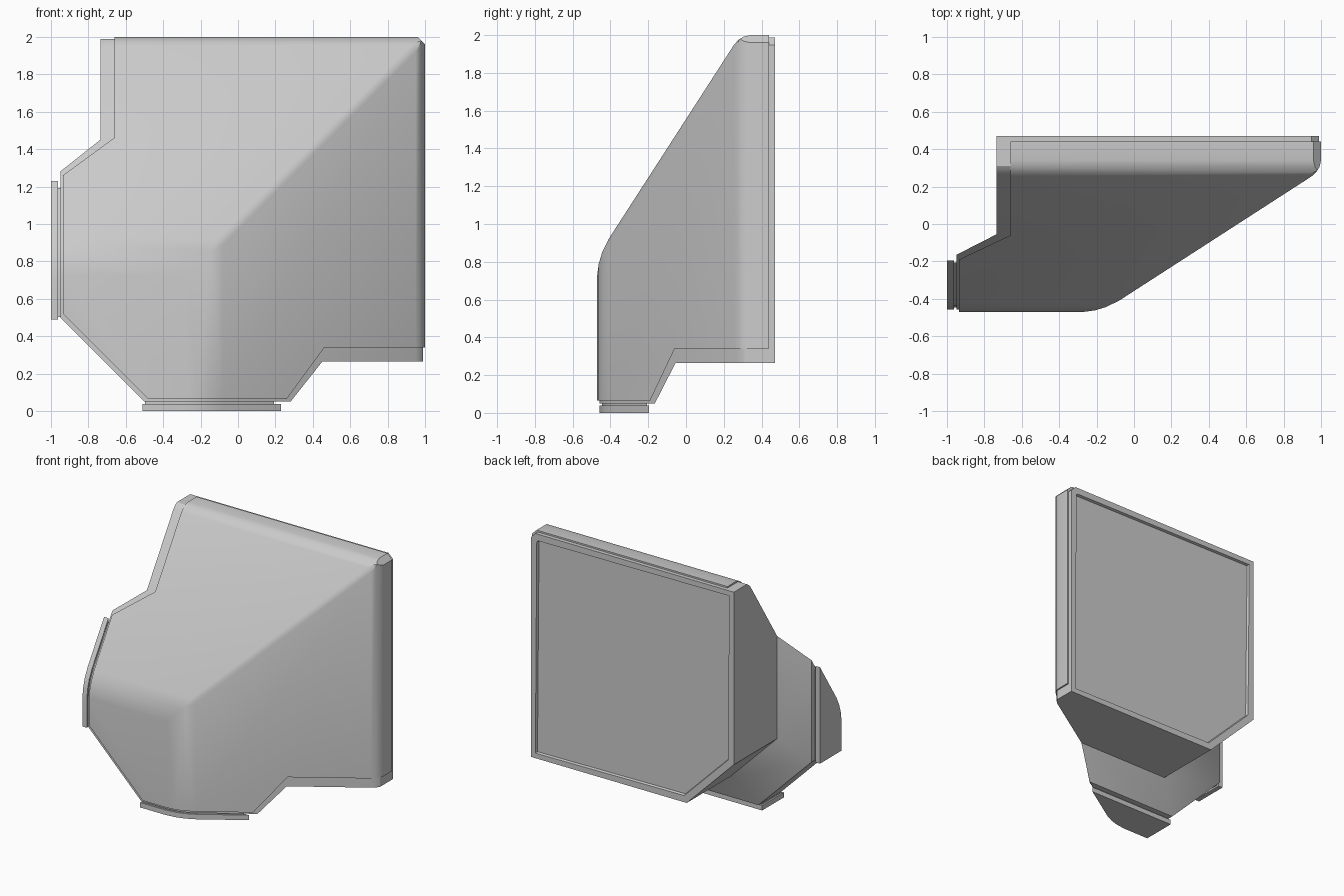
import bpy, bmesh, math
from mathutils import Vector

if "Cube" in bpy.data.objects:
    bpy.data.objects.remove(bpy.data.objects["Cube"])

# Front profile (t, y): used along z (t = z) and, mirrored on the diagonal, along x (t = x + 1)
PROFILE = [(0, -.47), (.73, -.47), (.79, -.462), (.85, -.444), (.92, -.41),
           (1.95, .255), (1.975, .278), (1.992, .305), (2.0, .34)]


def pentagon(z0, c, y):
    """Square outline with chamfered low corner, symmetric about x = z - 1."""
    x0 = z0 - 1
    return [(x0, y, 2.2), (x0, y, c - x0), (c - z0, y, z0), (1.2, y, z0), (1.2, y, 2.2)]


def loft(bm, rings):
    loops = [[bm.verts.new(p) for p in r] for r in rings]
    for a, b in zip(loops, loops[1:]):
        for i in range(len(a)):
            j = (i + 1) % len(a)
            bm.faces.new((a[i], a[j], b[j], b[i]))
    bm.faces.new(loops[0])
    bm.faces.new(loops[-1][::-1])


def clip(bm, co, no):
    """Cut away everything on the positive side of a plane and cap the cut."""
    bmesh.ops.bisect_plane(bm, geom=bm.verts[:] + bm.edges[:] + bm.faces[:], dist=1e-5,
                           plane_co=Vector(co), plane_no=Vector(no).normalized(), clear_outer=True)
    edges = [e for e in bm.edges if e.is_boundary]
    if edges:
        bmesh.ops.holes_fill(bm, edges=edges, sides=0)


def clip_front(bm, dy, tmax):
    clip(bm, (0, -.47 + dy, 0), (0, -1, 0))
    for (t0, y0), (t1, y1) in zip(PROFILE[1:], PROFILE[2:]):
        clip(bm, (0, y0 + dy, t0), (0, t0 - t1, y1 - y0))
        clip(bm, (t0 - 1, y0 + dy, 0), (y1 - y0, t0 - t1, 0))
    clip(bm, (0, 0, tmax), (0, 0, 1))
    clip(bm, (tmax - 1, 0, 0), (1, 0, 0))
    # soften the diagonal ridge and the top corner
    (t0, y0), (t1, y1) = PROFILE[4:6]
    s = (y1 - y0) / (t1 - t0)
    clip(bm, (t0 - 1, y0 + dy + .01, t0), (s / 2, -1, s / 2))
    clip(bm, (tmax - 1.02, 0, tmax - .02), (1, 0, 1))


def finish(bm, name):
    bmesh.ops.remove_doubles(bm, verts=bm.verts[:], dist=1e-5)
    bmesh.ops.recalc_face_normals(bm, faces=bm.faces[:])
    me = bpy.data.meshes.new(name)
    bm.to_mesh(me)
    bm.free()
    ob = bpy.data.objects.new(name, me)
    bpy.context.collection.objects.link(ob)
    bpy.ops.object.select_all(action='DESELECT')
    ob.select_set(True)
    bpy.context.view_layer.objects.active = ob
    bpy.ops.object.shade_smooth_by_angle(angle=math.radians(28))
    return ob


# Housing with flared ports and a recessed back panel
bm = bmesh.new()
loft(bm, [pentagon(.05, -.45, -.6), pentagon(.05, -.45, -.165),
          pentagon(.265, -.07, -.055), pentagon(.265, -.07, .47)])
clip_front(bm, .012, 1.988)
bmesh.ops.recalc_face_normals(bm, faces=bm.faces[:])
back = [max((f for f in bm.faces if f.normal.y > .99), key=lambda f: f.calc_center_median().y)]
bmesh.ops.inset_individual(bm, faces=back, thickness=.055)
bmesh.ops.inset_individual(bm, faces=back, thickness=.006, depth=-.02)
finish(bm, "housing")

# Slightly raised front cover, set in from the housing edges
bm = bmesh.new()
loft(bm, [pentagon(.065, -.415, -.6), pentagon(.065, -.415, -.19),
          pentagon(.34, -.02, -.06), pentagon(.34, -.02, .44)])
clip_front(bm, 0, 2.0)
finish(bm, "front_cover")


# Port lips: D-shaped collars under the bottom port and beside the left port
def collar(name, z0, z1, inset, swap):
    bm = bmesh.new()
    a, b = -.51 + inset, -.195 - inset
    loft(bm, [[(a, -.6, z), (.6, -.6, z), (.6, b, z), (a, b, z)] for z in (z0, z1)])
    clip(bm, (0, -.458 + inset, 0), (0, -1, 0))
    for (t0, y0), (t1, y1) in zip(PROFILE[1:5], PROFILE[2:6]):
        clip(bm, (t0 - 1, y0 + .015 + inset, 0), (y1 - y0, t0 - t1, 0))
    if swap:
        for v in bm.verts:
            v.co = (v.co.z - 1, v.co.y, v.co.x + 1)
    finish(bm, name)


for side, swap in (("bottom", False), ("left", True)):
    collar(side + "_port_lip", 0, .038, 0, swap)
    collar(side + "_port_neck", .03, .07, .012, swap)
